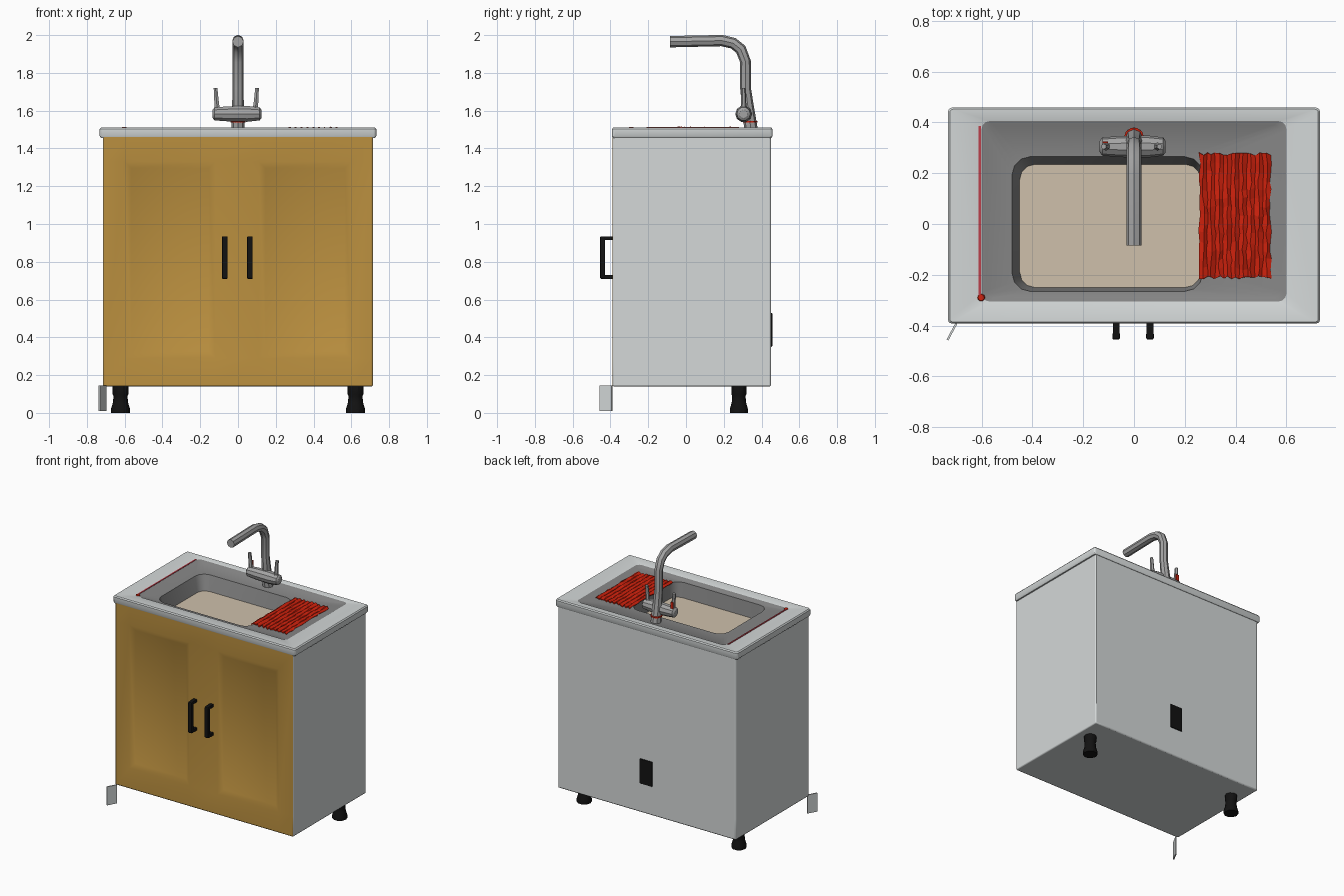
import bpy, bmesh, math, random
from mathutils import Vector

random.seed(4)
cube = bpy.data.objects.get("Cube")
if cube:
    bpy.data.objects.remove(cube, do_unlink=True)


def material(name, r, g, b):
    m = bpy.data.materials.new(name)
    m.use_nodes = True
    m.diffuse_color = (r, g, b, 1)
    m.node_tree.nodes["Principled BSDF"].inputs["Base Color"].default_value = (r, g, b, 1)
    return m


WHITE = material("off white", 0.66, 0.69, 0.69)
OCHRE = material("ochre", 0.50, 0.28, 0.05)
GREY = material("basin grey", 0.24, 0.24, 0.24)
CREAM = material("cream", 0.62, 0.53, 0.41)
STEEL = material("steel grey", 0.37, 0.37, 0.37)
BLACK = material("black", 0.006, 0.006, 0.006)
RED = material("red", 0.64, 0.016, 0.004)
PINK = material("dark pink", 0.50, 0.05, 0.07)


def finish(name, bm, mats, smooth=None, recalc=True):
    if recalc:
        bmesh.ops.recalc_face_normals(bm, faces=bm.faces)
    mesh = bpy.data.meshes.new(name)
    bm.to_mesh(mesh)
    bm.free()
    for m in mats:
        mesh.materials.append(m)
    ob = bpy.data.objects.new(name, mesh)
    bpy.context.collection.objects.link(ob)
    if smooth:
        bpy.ops.object.select_all(action="DESELECT")
        ob.select_set(True)
        bpy.context.view_layer.objects.active = ob
        bpy.ops.object.shade_smooth_by_angle(angle=math.radians(smooth))
    return ob


def bevel(ob, width, segments=2):
    mod = ob.modifiers.new("Bevel", "BEVEL")
    mod.width, mod.segments = width, segments
    mod.limit_method, mod.angle_limit = "ANGLE", math.radians(60)


def box(name, lo, hi, mat, round_by=0.0):
    bm = bmesh.new()
    bmesh.ops.create_cube(bm, size=1)
    lo, hi = Vector(lo), Vector(hi)
    for v in bm.verts:
        v.co = (lo + hi) / 2 + v.co * (hi - lo)
    ob = finish(name, bm, [mat])
    if round_by:
        bevel(ob, round_by)
    return ob


def loft(name, rings, mats, bands=None, caps=(True, True), smooth=35):
    """Skin a list of equal-length point loops; bands gives each strip's material."""
    bm = bmesh.new()
    loops = [[bm.verts.new(p) for p in ring] for ring in rings]
    n = len(loops[0])
    for k in range(len(loops) - 1):
        for i in range(n):
            j = (i + 1) % n
            f = bm.faces.new((loops[k][i], loops[k][j], loops[k + 1][j], loops[k + 1][i]))
            f.material_index = bands[k] if bands else 0
    if caps[0]:
        bm.faces.new(loops[0][::-1])
    if caps[1]:
        bm.faces.new(loops[-1]).material_index = bands[-1] if bands else 0
    return finish(name, bm, mats, smooth)


def rounded(x0, x1, y0, y1, r, z, steps=3):
    pts = []
    corners = ((x1 - r, y1 - r), (x0 + r, y1 - r), (x0 + r, y0 + r), (x1 - r, y0 + r))
    for q, (cx, cy) in enumerate(corners):
        for s in range(steps + 1):
            a = math.pi / 2 * (q + s / steps)
            pts.append((cx + r * math.cos(a), cy + r * math.sin(a), z))
    return pts


def turned(name, centre, profile, mat, axis="Z", sides=10):
    """Turn (radius, offset) pairs about the x or z axis through centre."""
    rings = []
    for r, h in profile:
        ring = []
        for i in range(sides):
            a = 2 * math.pi * i / sides
            u, w = r * math.cos(a), r * math.sin(a)
            ring.append(Vector(centre) + Vector((u, w, h) if axis == "Z" else (h, u, w)))
        rings.append(ring)
    return loft(name, rings, [mat])


def tube(name, points, radius, mat, res=2):
    curve = bpy.data.curves.new(name, "CURVE")
    curve.dimensions = "3D"
    curve.bevel_depth, curve.bevel_resolution, curve.use_fill_caps = radius, res, True
    spline = curve.splines.new("POLY")
    spline.points.add(len(points) - 1)
    for p, (x, y, z, scale) in zip(spline.points, points):
        p.co, p.radius = (x, y, z, 1), scale
    tmp = bpy.data.objects.new(name + "_path", curve)
    bpy.context.collection.objects.link(tmp)
    dg = bpy.context.evaluated_depsgraph_get()
    mesh = bpy.data.meshes.new_from_object(tmp.evaluated_get(dg))
    bpy.data.objects.remove(tmp, do_unlink=True)
    bm = bmesh.new()
    bm.from_mesh(mesh)
    bpy.data.meshes.remove(mesh)
    for f in bm.faces:
        f.material_index = 0
    return finish(name, bm, [mat], 35)


# Cabinet: panelled front, plain sides, open under the counter
bm = bmesh.new()
xs, zs = (-0.715, -0.6, -0.12, 0.11, 0.6, 0.715), (0.14, 0.29, 1.33, 1.46)
grid = [[bm.verts.new((x, -0.39, z)) for x in xs] for z in zs]
panels = []
for r in range(len(zs) - 1):
    for c in range(len(xs) - 1):
        f = bm.faces.new((grid[r][c], grid[r][c + 1], grid[r + 1][c + 1], grid[r + 1][c]))
        f.material_index = 1
        if r == 1 and c in (1, 3):
            panels.append(f)
rim = [e for e in bm.edges if e.is_boundary]
ext = bmesh.ops.extrude_edge_only(bm, edges=rim)["geom"]
for v in (g for g in ext if isinstance(g, bmesh.types.BMVert)):
    v.co.y = 0.45
back = [e for e in ext if isinstance(e, bmesh.types.BMEdge) and e.is_boundary]
bmesh.ops.contextual_create(bm, geom=back)
for f in bm.faces:
    if max(v.co.y for v in f.verts) > 0:
        f.material_index = 0
bmesh.ops.recalc_face_normals(bm, faces=bm.faces)
bmesh.ops.inset_individual(bm, faces=panels, thickness=0.05)
for v in {v for f in panels for v in f.verts}:
    v.co.y += 0.018
top = [f for f in bm.faces if all(v.co.z > 1.459 for v in f.verts)]
bmesh.ops.delete(bm, geom=top, context="FACES_ONLY")
bevel(finish("cabinet", bm, [WHITE, OCHRE], 30, recalc=False), 0.008)

# Countertop with sunken surround and basin, lofted from outside to inside
loft("countertop_and_basin", [
    rounded(-0.70, 0.70, -0.37, 0.43, 0.01, 1.455),
    rounded(-0.725, 0.725, -0.387, 0.453, 0.012, 1.455),
    rounded(-0.732, 0.732, -0.392, 0.458, 0.015, 1.465),
    rounded(-0.732, 0.732, -0.392, 0.458, 0.015, 1.502),
    rounded(-0.725, 0.725, -0.386, 0.452, 0.012, 1.51),
    rounded(-0.60, 0.60, -0.305, 0.405, 0.03, 1.508),
    rounded(-0.58, 0.58, -0.29, 0.39, 0.03, 1.499),
    rounded(-0.48, 0.27, -0.265, 0.265, 0.07, 1.495),
    rounded(-0.45, 0.262, -0.25, 0.235, 0.06, 1.39),
], [WHITE, GREY, CREAM], [0, 0, 0, 0, 0, 1, 1, 1, 2], (False, True))

# Crumpled red drainer, ridged along its length
bm = bmesh.new()
cols, rows = 18, 14
net = []
for j in range(rows + 1):
    line = []
    for i in range(cols + 1):
        x = 0.258 + 0.28 * i / cols + random.uniform(-0.004, 0.004)
        y = -0.21 + 0.485 * j / rows + random.uniform(-0.008, 0.008)
        z = 1.506 + (0.006 if i % 2 else -0.004) + random.uniform(-0.003, 0.003)
        line.append(bm.verts.new((x, y, z)))
    net.append(line)
for j in range(rows):
    for i in range(cols):
        bm.faces.new((net[j][i], net[j][i + 1], net[j + 1][i + 1], net[j + 1][i]))
drainer = finish("drainer", bm, [RED])
solid = drainer.modifiers.new("Thickness", "SOLIDIFY")
solid.thickness = 0.008

# Thin line and dot along the surround
box("edge_line", (-0.612, -0.29, 1.505), (-0.602, 0.385, 1.512), PINK)
turned("edge_dot", (-0.602, -0.29, 1.505), [(0.016, 0), (0.012, 0.008)], RED)

# Tap: spout, mixer body, collar and levers
tube("tap_spout", [(0, 0.345, 1.495, 1.2), (0, 0.328, 1.62, 1.05), (0, 0.315, 1.72, 0.95),
                   (0, 0.315, 1.86, 0.95), (0, 0.29, 1.925, 1), (0, 0.25, 1.957, 1),
                   (0, 0.19, 1.971, 1), (0, -0.085, 1.965, 1)], 0.03, STEEL)
turned("tap_body", (0, 0.305, 1.583),
       [(0.022, -0.135), (0.036, -0.125), (0.042, -0.05), (0.044, 0.05), (0.036, 0.115), (0.022, 0.125)],
       STEEL, "X")
turned("tap_collar", (0, 0.34, 1.538), [(0.040, 0), (0.040, 0.008)], RED)
for side, x in (("right", -0.113), ("left", 0.095)):
    lean = math.copysign(0.006, x)
    tube(side + "_tap_lever", [(x - lean, 0.305, 1.58, 1.3), (x, 0.305, 1.64, 1),
                               (x + lean, 0.305, 1.72, 0.8)], 0.014, STEEL, 1)
box("tap_marker", (-0.124, 0.318, 1.615), (-0.102, 0.325, 1.66), RED)

# Door handles
for side, x in (("right", -0.07), ("left", 0.063)):
    box(side + "_handle_bar", (x - 0.015, -0.455, 0.71), (x + 0.015, -0.428, 0.935), BLACK, 0.006)
    for z in (0.71, 0.915):
        box(side + "_handle_post", (x - 0.013, -0.44, z), (x + 0.013, -0.385, z + 0.02), BLACK)

# Rear feet, vent plate and the loose tag at the front corner
for side, x in (("right", -0.622), ("left", 0.622)):
    turned(side + "_back_foot", (x, 0.28, 0),
           [(0.050, 0), (0.050, 0.022), (0.040, 0.055), (0.037, 0.09), (0.042, 0.1), (0.042, 0.145)],
           BLACK)
box("back_vent", (-0.045, 0.446, 0.35), (0.055, 0.457, 0.53), BLACK, 0.004)
tag = box("corner_tag", (-0.037, -0.004, 0.01), (0.037, 0.004, 0.145), WHITE)
tag.location = (-0.717, -0.424, 0)
tag.rotation_euler.z = math.atan2(0.065, 0.035)
